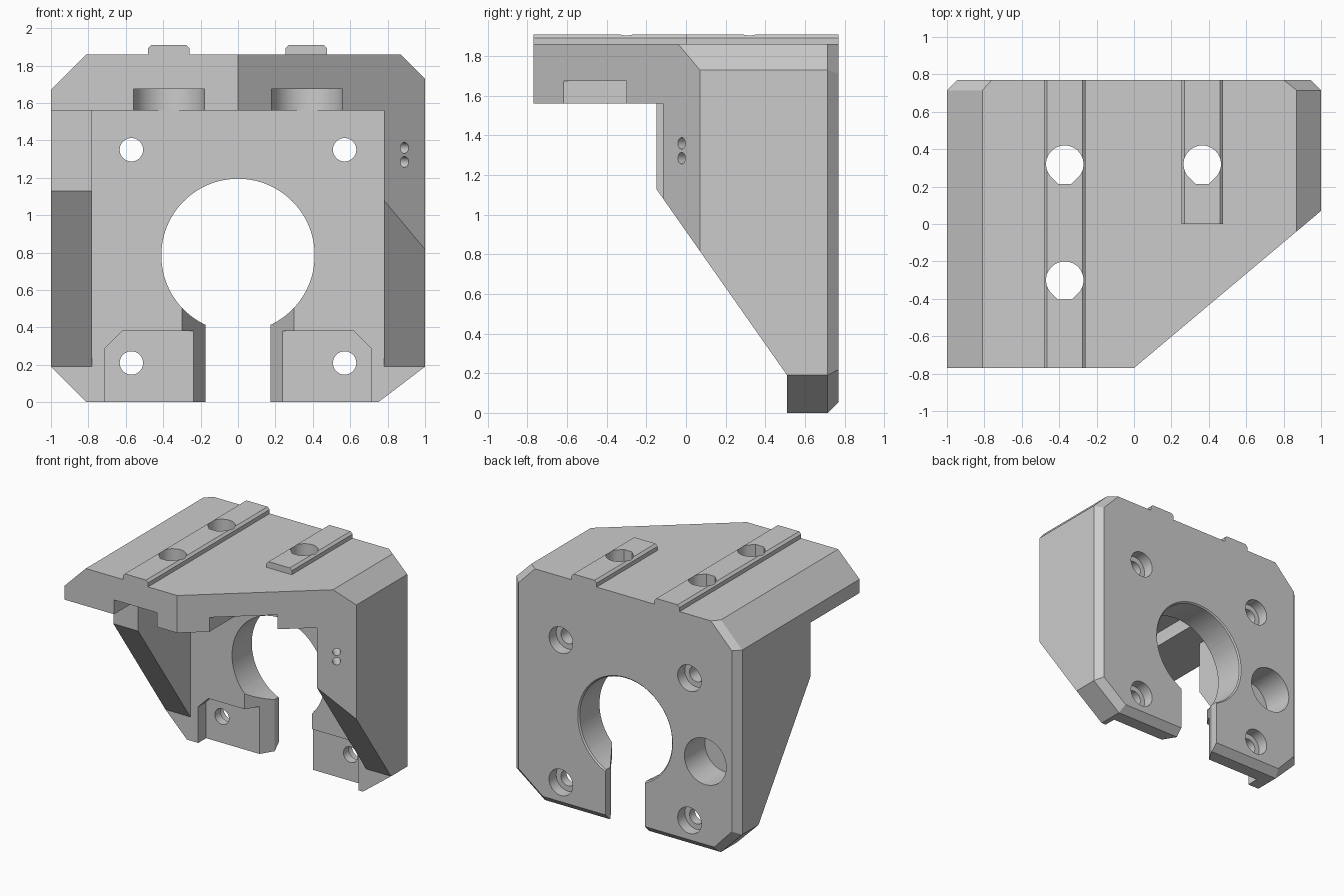
import bpy, bmesh, math
from mathutils import Vector

cube = bpy.data.objects.get("Cube")
if cube:
    bpy.data.objects.remove(cube, do_unlink=True)

grey = bpy.data.materials.new("plain grey")
grey.use_nodes = True
GREY = (0.6, 0.6, 0.6, 1)
grey.diffuse_color = GREY
grey.node_tree.nodes["Principled BSDF"].inputs["Base Color"].default_value = GREY

# How a flat profile (a, b) and a depth d map to space for each axis
PLACE = {
    "x": lambda a, b, d: (d, a, b),
    "y": lambda a, b, d: (a, d, b),
    "z": lambda a, b, d: (a, b, d),
}


def loft(name, axis, *sections):
    """Solid through matching profiles, each given as (profile, depth)."""
    bm = bmesh.new()
    rings = [[bm.verts.new(PLACE[axis](a, b, d)) for a, b in prof] for prof, d in sections]
    for r, s in zip(rings, rings[1:]):
        for i in range(len(r)):
            j = (i + 1) % len(r)
            bm.faces.new((r[i], r[j], s[j], s[i]))
    bm.faces.new(rings[0])
    bm.faces.new(rings[-1])
    bmesh.ops.recalc_face_normals(bm, faces=bm.faces[:])
    mesh = bpy.data.meshes.new(name)
    bm.to_mesh(mesh)
    bm.free()
    mesh.materials.append(grey)
    ob = bpy.data.objects.new(name, mesh)
    bpy.context.collection.objects.link(ob)
    return ob


def prism(name, axis, profile, d0, d1):
    return loft(name, axis, (profile, d0), (profile, d1))


def rect(a0, b0, a1, b1):
    return [(a0, b0), (a1, b0), (a1, b1), (a0, b1)]


def arc(a, b, r, start=0, end=360, n=64):
    closed = end - start == 360
    steps = n if closed else n + 1
    angles = [math.radians(start + (end - start) * i / n) for i in range(steps)]
    return [(a + r * math.cos(t), b + r * math.sin(t)) for t in angles]


def cut(cutter, *targets):
    cutter.hide_render = True
    for ob in targets:
        mod = ob.modifiers.new("cut", "BOOLEAN")
        mod.operation, mod.solver, mod.object = "DIFFERENCE", "EXACT", cutter
        bpy.context.view_layer.objects.active = ob
        bpy.ops.object.modifier_apply(modifier=mod.name)
    bpy.data.objects.remove(cutter, do_unlink=True)


# Body block with clipped corners and a bevelled back edge
FRONT, BACK, PLATE, UNDER, TOP = -0.77, 0.77, 0.51, 1.56, 1.86
outline = [(-0.81, 0), (0.75, 0), (1, 0.19), (1, 1.73), (0.87, TOP),
           (-0.81, TOP), (-1, 1.67), (-1, 0.19)]
inset = [(-0.79, 0.055), (0.73, 0.055), (0.945, 0.22), (0.945, 1.71), (0.8, TOP),
         (-0.76, TOP), (-0.945, 1.67), (-0.945, 0.22)]
body = loft("bracket_body", "y", (outline, FRONT), (outline, 0.715), (inset, BACK))

# Hollow between the side walls, then the sloped front of the walls
cut(prism("hollow", "y", rect(-0.78, -1, 0.78, UNDER), -2, PLATE), body)
cut(prism("wall_slope", "x", [(-2, UNDER), (-0.15, UNDER), (-0.15, 1.13),
                              (PLATE, 0.19), (PLATE, -1), (-2, -1)], -2, 2), body)

# Diagonal cut across the left front
tangent = Vector((1, 0.84, 0))
cut(prism("diagonal", "z", [(-1, -1.61), (2, -1.61), (2, 0.91)], -1, 3), body)

# Guide rails on the roof
rails = []
for name, x, y0 in (("right_rail", -0.37, FRONT), ("left_rail", 0.365, 0)):
    w, t = 0.112, 1.91
    profile = [(x - w, TOP), (x + w, TOP), (x + w, t - 0.018), (x + w - 0.018, t),
               (x - w + 0.018, t), (x - w, t - 0.018)]
    rails.append(prism(name, "y", profile, y0, BACK))

# Slots under the roof for the screw heads, closed by a round end
for x in (-0.37, 0.37):
    slot = arc(x, 0.32, 0.19, 0, 180, 32) + [(x - 0.19, -1), (x + 0.19, -1)]
    cut(prism("head_slot", "z", slot, 1.4, 1.675), body)

# Vertical screw holes with a flat-tipped drop shape
for x, y in ((-0.37, 0.32), (-0.37, -0.3), (0.365, 0.32)):
    drop = arc(x, y, 0.1, -45, 225, 36) + [(x - 0.036, y - 0.105), (x + 0.036, y - 0.105)]
    cut(prism("roof_hole", "z", drop, 1.5, 2.2), body, *rails)

# Large bore and its open slot with flared front edges
bore_z = 0.785
cut(prism("bore", "y", arc(0, bore_z, 0.41, n=96), 0.4, 1), body)
cut(loft("bore_rim", "y", (arc(0, bore_z, 0.405, n=96), 0.755),
         (arc(0, bore_z, 0.435, n=96), 0.785)), body)
cut(prism("open_slot", "y", rect(-0.175, -1, 0.175, 0.7), 0.4, 1), body)
cut(prism("slot_flare", "z", [(-0.36, 0.41), (0.36, 0.41), (0.175, 0.71), (-0.175, 0.71)],
          -1, 0.7), body)

# Shallow recesses either side of the slot
for s in (-1, 1):
    recess = [(0, -1), (0.71 * s, -1), (0.71 * s, 0.29), (0.62 * s, 0.38), (0, 0.38)]
    cut(prism("recess", "y", recess, 0.3, 0.61), body)

# Plate screw holes, counterbored from the back
for x in (-0.57, 0.57):
    for z in (0.21, 1.35):
        cut(prism("plate_hole", "y", arc(x, z, 0.0625, n=40), 0.4, 1), body)
        cut(prism("counterbore", "y", arc(x, z, 0.105, n=40), 0.68, 1), body)

# Side opening in the plate
cut(prism("side_opening", "y", arc(-0.71, 0.72, 0.185), PLATE, 1), body)

# Pair of small tie holes square to the diagonal face
for z in (1.285, 1.36):
    hole = prism("tie_hole", "x", arc(0, 0, 0.029, n=24), -0.3, 0.1)
    hole.rotation_euler.z = math.atan2(tangent.y, tangent.x) - math.pi / 2
    hole.location = (0.89, -0.022, z)
    bpy.context.view_layer.update()
    cut(hole, body)

# Smooth the bores while keeping the edges crisp
for ob in [body] + rails:
    bpy.ops.object.select_all(action="DESELECT")
    ob.select_set(True)
    bpy.context.view_layer.objects.active = ob
    bpy.ops.object.shade_smooth_by_angle(angle=math.radians(25))
